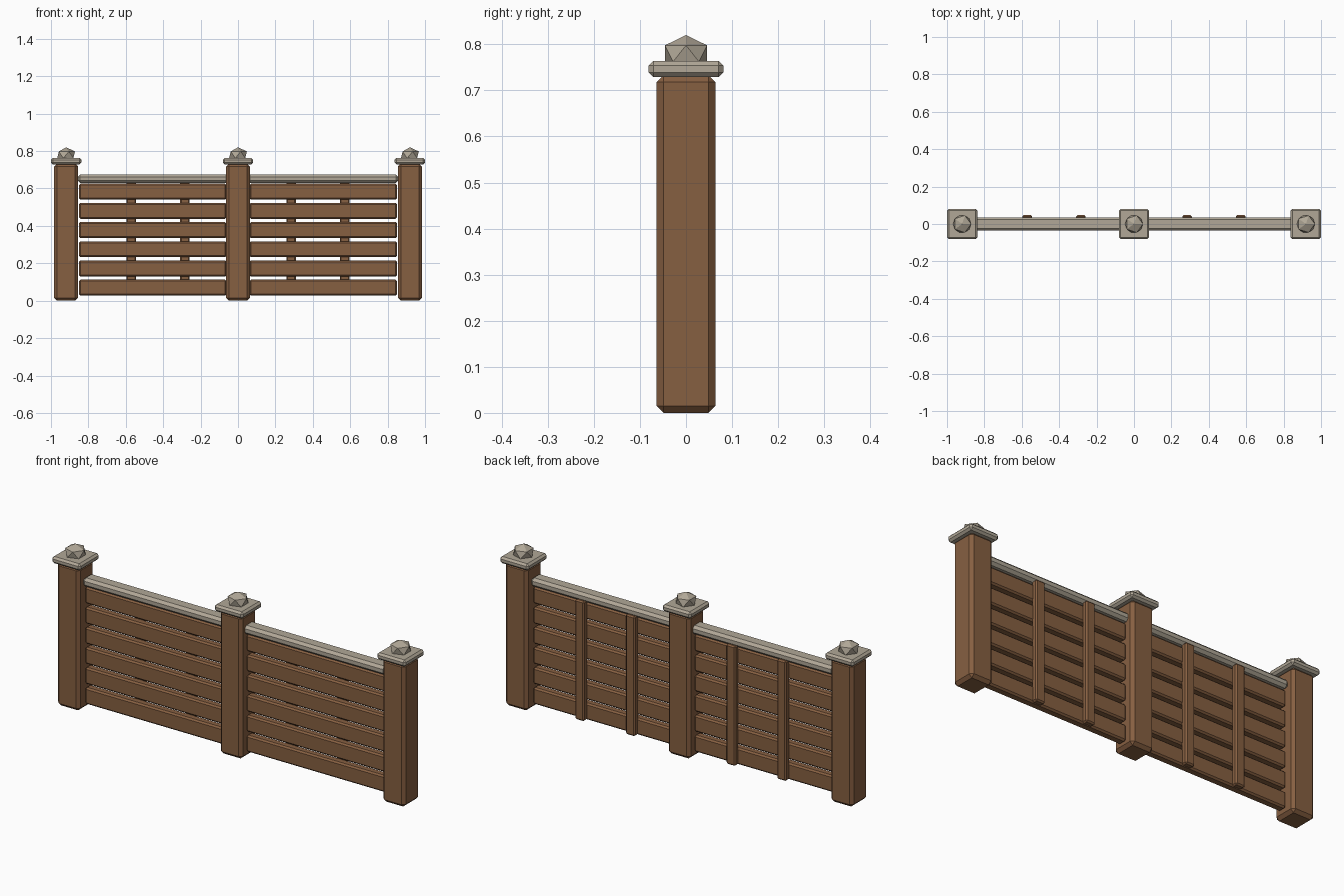
import bpy

if "Cube" in bpy.data.objects:
    bpy.data.objects.remove(bpy.data.objects["Cube"], do_unlink=True)


def material(name, colour):
    mat = bpy.data.materials.new(name)
    mat.use_nodes = True
    mat.diffuse_color = colour
    mat.node_tree.nodes["Principled BSDF"].inputs["Base Color"].default_value = colour
    return mat


wood = material("brown wood", (0.24, 0.115, 0.053, 1))
stone = material("weathered grey", (0.44, 0.39, 0.31, 1))


def board(name, x, y, z, chamfer, mat):
    """Chamfered box spanning the given (low, high) ranges."""
    spans = (x, y, z)
    bpy.ops.mesh.primitive_cube_add(size=1, location=[sum(s) / 2 for s in spans])
    obj = bpy.context.object
    obj.name = name
    obj.scale = [s[1] - s[0] for s in spans]
    bpy.ops.object.transform_apply(location=False, rotation=False, scale=True)
    bevel = obj.modifiers.new("chamfer", "BEVEL")
    bevel.width = chamfer
    bevel.segments = 1
    obj.data.materials.append(mat)
    return obj


def around(centre, half):
    return (centre - half, centre + half)


POST_X = 0.919
POST_HALF = 0.0635

# Posts with caps and faceted finials
for label, x in (("right", -POST_X), ("middle", 0), ("left", POST_X)):
    board(label + "_post", around(x, POST_HALF), around(0, POST_HALF), (0, 0.733), 0.015, wood)
    board(label + "_post_cap", around(x, 0.081), around(0, 0.081), (0.729, 0.7635), 0.01, stone)
    bpy.ops.mesh.primitive_ico_sphere_add(subdivisions=1, radius=1, location=(x, 0, 0.78))
    finial = bpy.context.object
    finial.name = label + "_finial"
    finial.scale = (0.0535, 0.0535, 0.04)
    finial.data.materials.append(stone)

# Two mirrored panels between the posts
for label, side in (("right", -1), ("left", 1)):
    def span(a, b):
        return tuple(sorted((side * a, side * b)))

    for i in range(6):
        low = 0.027 + i * 0.1027
        board(f"{label}_slat_{i + 1}", span(0.061, 0.851), around(0, 0.022),
              (low, low + 0.085), 0.008, wood)

    # Vertical battens on the back
    for i, x in enumerate((0.284, 0.571)):
        board(f"{label}_batten_{i + 1}", around(side * x, 0.026), (0.014, 0.047),
              (0.027, 0.64), 0.007, wood)

    # Top rail
    board(label + "_top_rail", span(0.05, 0.857), around(0, 0.036), (0.63, 0.675), 0.013, stone)
